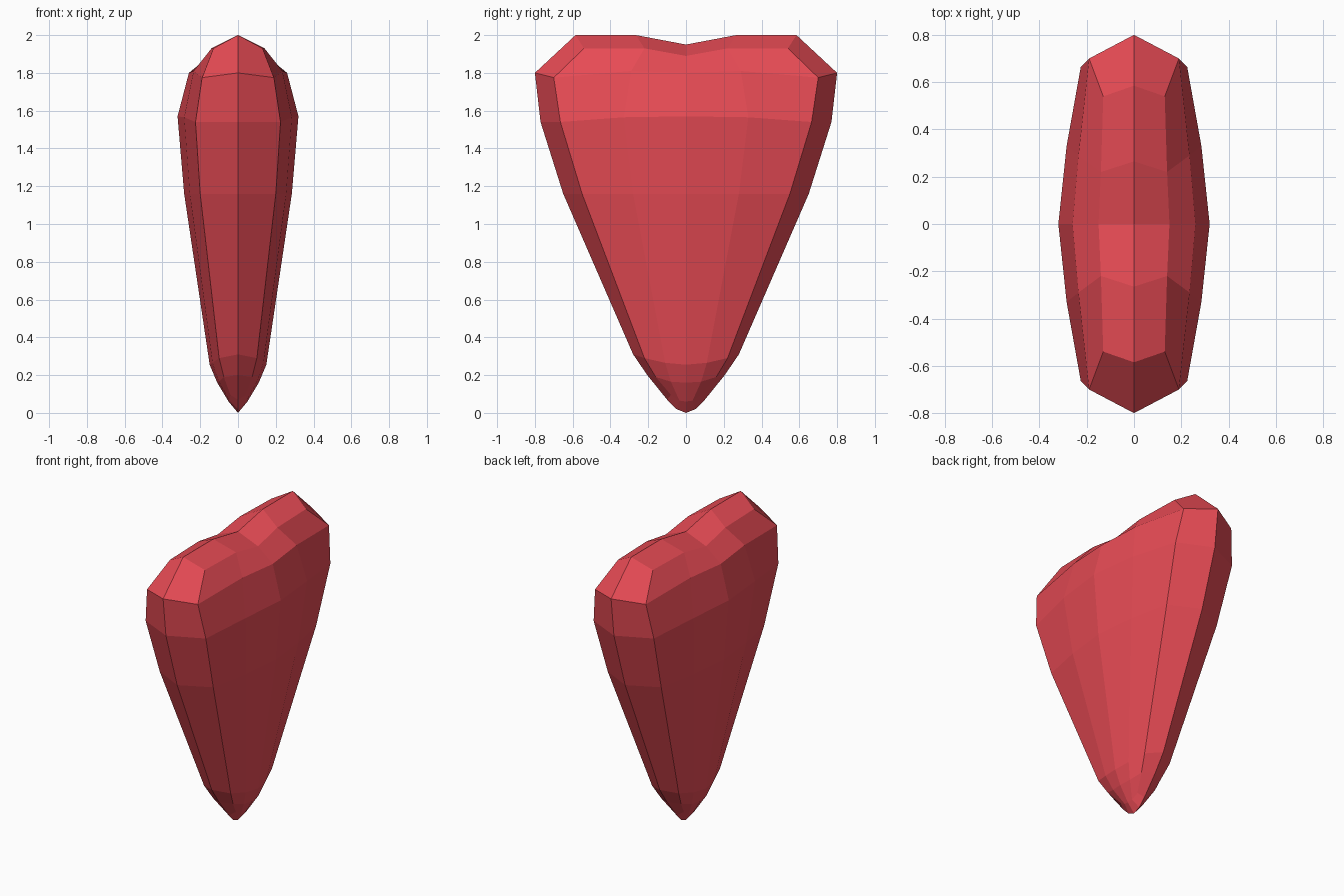
import bpy

if "Cube" in bpy.data.objects:
    bpy.data.objects.remove(bpy.data.objects["Cube"])

# One quarter of the heart: rows run from the top ridge down the side to the bottom tip,
# each row goes from the middle (y = 0) out to the rim (x = 0)
rows = [
    [(0, 0, 1.95), (0, .265, 2.0), (0, .585, 2.0)],
    [(.15, 0, 1.89), (.14, .22, 1.93), (.13, .54, 1.93)],
    [(.26, 0, 1.80), (.235, .29, 1.81), (.19, .70, 1.775), (0, .80, 1.80)],
    [(.32, 0, 1.57), (.285, .33, 1.565), (.225, .665, 1.54), (0, .77, 1.54)],
    [(.285, 0, 1.16), (.255, .28, 1.16), (.20, .55, 1.16), (0, .65, 1.16)],
    [(.15, 0, .255), (.135, .11, .265), (.10, .22, .29), (0, .28, .31)],
    [(.11, 0, .16), (.10, .08, .165), (.075, .16, .19), (0, .205, .20)],
    [(.05, 0, .06), (.045, .035, .065), (.04, .08, .095)],
    [(0, 0, 0), (0, .05, .02), (0, .10, .07)],
]

verts, index = [], {}
for r, row in enumerate(rows):
    for c, p in enumerate(row):
        index[r, c] = len(verts)
        verts.append(p)

faces = []
for r in range(len(rows) - 1):
    for c in range(3):
        quad = [(r, c), (r + 1, c), (r + 1, c + 1), (r, c + 1)]
        if all(k in index for k in quad):
            faces.append([index[k] for k in quad])

# Shoulder and tip corners, where three strips of faces meet
for quad in ([(0, 2), (1, 2), (2, 2), (2, 3)], [(6, 2), (7, 2), (8, 2), (6, 3)]):
    faces.append([index[k] for k in quad])

mesh = bpy.data.meshes.new("heart")
mesh.from_pydata(verts, [], faces)
heart = bpy.data.objects.new("heart", mesh)
bpy.context.collection.objects.link(heart)

# Mirror the quarter to all four sides
mirror = heart.modifiers.new("mirror", "MIRROR")
mirror.use_axis = (True, True, False)
mirror.merge_threshold = 0.001

# Red material
red = bpy.data.materials.new("red")
red.diffuse_color = (0.8, 0.07, 0.09, 1)
red.use_nodes = True
red.node_tree.nodes["Principled BSDF"].inputs["Base Color"].default_value = red.diffuse_color
mesh.materials.append(red)
